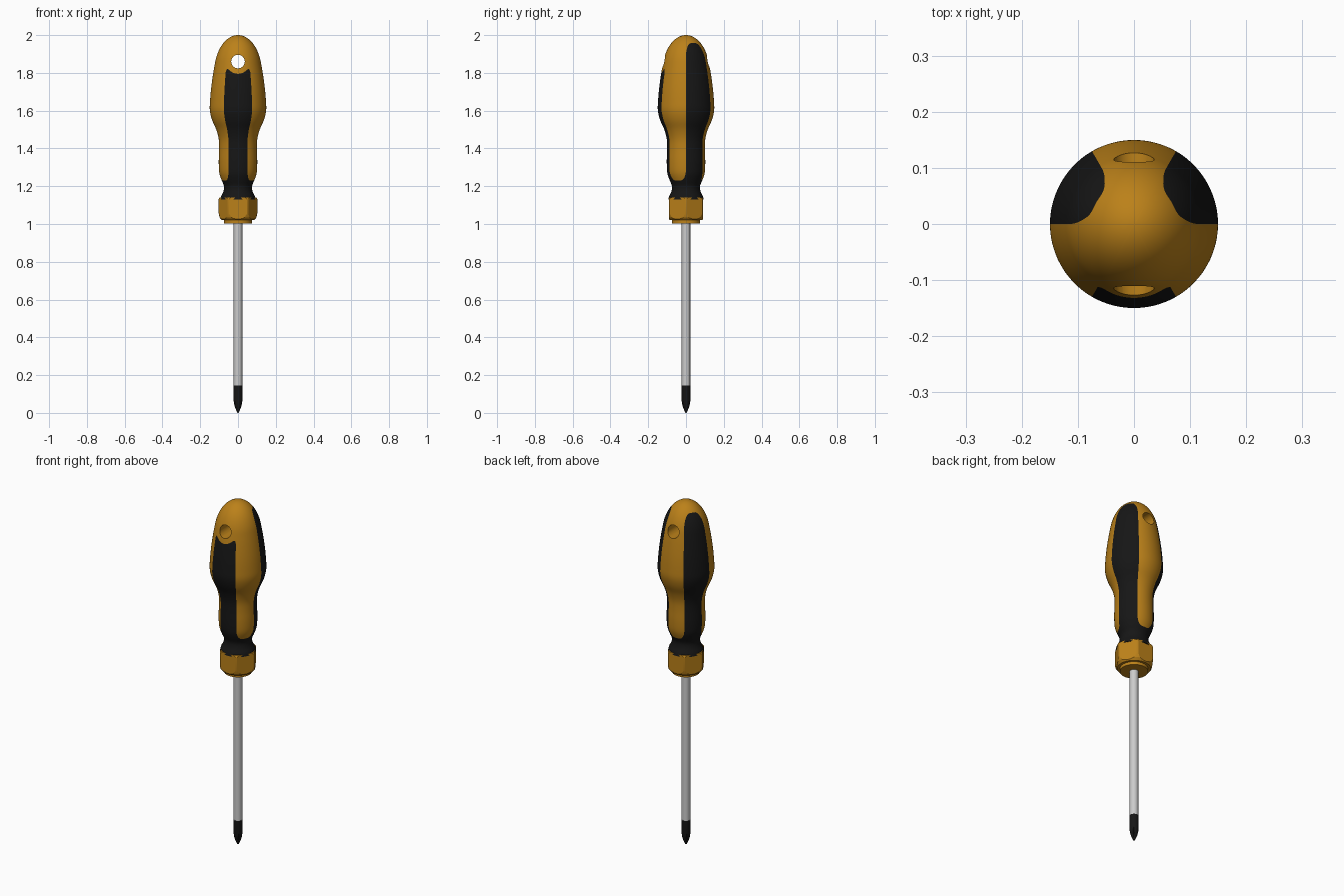
import bpy, bmesh, math
from mathutils import Matrix

if "Cube" in bpy.data.objects:
    bpy.data.objects.remove(bpy.data.objects["Cube"])


def material(name, rgb):
    m = bpy.data.materials.new(name)
    m.diffuse_color = (*rgb, 1)
    m.use_nodes = True
    m.node_tree.nodes["Principled BSDF"].inputs["Base Color"].default_value = m.diffuse_color
    return m


AMBER = material("amber_plastic", (0.50, 0.22, 0.01))
BLACK = material("black_rubber", (0.008, 0.008, 0.008))


def finish(name, bm, mats=(), angle=35):
    bmesh.ops.recalc_face_normals(bm, faces=bm.faces)
    me = bpy.data.meshes.new(name)
    bm.to_mesh(me)
    bm.free()
    for m in mats:
        me.materials.append(m)
    ob = bpy.data.objects.new(name, me)
    bpy.context.collection.objects.link(ob)
    smooth(ob, angle)
    return ob


def smooth(ob, angle):
    bpy.ops.object.select_all(action='DESELECT')
    ob.select_set(True)
    bpy.context.view_layer.objects.active = ob
    bpy.ops.object.shade_smooth_by_angle(angle=math.radians(angle))


def lathe(name, profile, mats=(), segs=48):
    bm = bmesh.new()
    vs = [bm.verts.new((r, 0, z)) for r, z in profile]
    es = [bm.edges.new(p) for p in zip(vs, vs[1:])]
    bmesh.ops.spin(bm, geom=vs + es, cent=(0, 0, 0), axis=(0, 0, 1),
                   angle=math.tau, steps=segs, use_duplicate=False)
    bmesh.ops.remove_doubles(bm, verts=bm.verts, dist=1e-5)
    return finish(name, bm, mats)


def boolean(ob, cutter, op, angle=30):
    mod = ob.modifiers.new("cut", 'BOOLEAN')
    mod.operation, mod.object, mod.solver = op, cutter, 'EXACT'
    smooth(ob, angle)
    bpy.ops.object.modifier_apply(modifier="cut")
    bpy.data.objects.remove(cutter)
    smooth(ob, angle)


# handle profile: smooth spline through (z, radius), closed by a round dome
PTS = [(1.13, .094), (1.145, .09), (1.17, .078), (1.20, .074), (1.235, .088), (1.27, .099),
       (1.33, .102), (1.40, .100), (1.45, .102), (1.50, .115), (1.55, .137),
       (1.60, .149), (1.65, .148), (1.72, .142), (1.80, .131), (1.90, .114), (2.0, .105)]


def radius(z):
    i = max(k for k in range(len(PTS) - 1) if PTS[k][0] <= z + 1e-9)

    def slope(k):
        a, b = PTS[max(k - 1, 0)], PTS[min(k + 1, len(PTS) - 1)]
        return (b[1] - a[1]) / (b[0] - a[0])
    (z0, r0), (z1, r1) = PTS[i], PTS[i + 1]
    h = z1 - z0
    t = (z - z0) / h
    r = (r0 * (1 + 2 * t) * (1 - t) ** 2 + slope(i) * h * t * (1 - t) ** 2
         + r1 * t * t * (3 - 2 * t) + slope(i + 1) * h * t * t * (t - 1))
    return r * math.sqrt(max(0, 1 - (max(0, z - 1.86) / .14) ** 2))


# handle: six 60 degree sectors, black grips alternating with amber ribs
def breaks(sector, u):
    """Heights where the neck ends and where the grip ends, u = -1..1 over the sector."""
    low = 1.23 + .06 * (1 - math.sqrt(max(0, 1 - u ** 4)))
    grip_top = 1.89 + .068 * math.sqrt(max(0, 1 - u ** 4))
    front_top = 1.795 + .04 * u * u - .03 * u ** 14
    if sector == 4:
        return 1.29, front_top
    if sector in (0, 2):
        return 1.29, grip_top
    s = (u + 1) / 2
    s = s * s * (3 - 2 * s)
    return low, {1: 1.89, 3: 1.89 - .085 * s, 5: 1.805 + .085 * s}[sector]


N, ROWS = 20, (16, 44, 20)
bm = bmesh.new()
cols = []
for sector in range(6):
    for j in range(N):
        u = -math.cos(math.pi * j / N)
        a = math.radians(60 * sector + 30 + 30 * u)
        b0, b1 = breaks(sector, u)
        zs = [1.13 + (b0 - 1.13) * k / ROWS[0] for k in range(ROWS[0])]
        zs += [b0 + (b1 - b0) * k / ROWS[1] for k in range(ROWS[1])]
        zs += [b1 + (2 - b1) * math.sin(math.pi / 2 * k / ROWS[2]) for k in range(ROWS[2])]
        cols.append([bm.verts.new((radius(z) * math.cos(a), radius(z) * math.sin(a), z))
                     for z in zs])
pole = bm.verts.new((0, 0, 2))
for i, c in enumerate(cols):
    d = cols[(i + 1) % len(cols)]
    for k in range(len(c) - 1):
        f = bm.faces.new((c[k], d[k], d[k + 1], c[k + 1]))
        grip = (i // N) % 2 == 0
        f.material_index = int(k < ROWS[0] or (grip and k < ROWS[0] + ROWS[1]))
    bm.faces.new((c[-1], d[-1], pole))
bm.faces.new([c[0] for c in cols]).material_index = 1
handle = finish("handle", bm, (AMBER, BLACK))

# hanging hole through the handle
bm = bmesh.new()
bmesh.ops.create_cone(bm, cap_ends=True, segments=32, radius1=.036, radius2=.036, depth=.5,
                      matrix=Matrix.Translation((0, 0, 1.86)) @ Matrix.Rotation(math.pi / 2, 4, 'X'))
boolean(handle, finish("hole_cutter", bm, (AMBER,)), 'DIFFERENCE')

# hexagonal collar with turned, chamfered corners
collar = lathe("hex_collar", [(0, 1.003), (.073, 1.003), (.073, 1.02), (.086, 1.02), (.097, 1.034),
                              (.102, 1.055), (.102, 1.132), (.098, 1.14), (0, 1.14)], (AMBER,), 72)
bm = bmesh.new()
bmesh.ops.create_cone(bm, cap_ends=True, segments=6, radius1=.1045, radius2=.1045, depth=.4,
                      matrix=Matrix.Translation((0, 0, 1.1)) @ Matrix.Rotation(math.pi / 2, 4, 'Z'))
for v in bm.verts:  # corners point along x
    a = round((math.atan2(v.co.y, v.co.x)) / (math.pi / 3) - .01) * math.pi / 3
    v.co.x, v.co.y = .1045 * math.cos(a), .1045 * math.sin(a)
boolean(collar, finish("hex_cutter", bm, (AMBER,)), 'INTERSECT', 20)

# steel shaft
lathe("shaft", [(0, .14), (.0225, .14), (.0225, 1.02), (0, 1.02)], (), 32)

# cross tip with four tapering flutes
tip = lathe("cross_tip", [(0, 0), (.005, .002), (.017, .032), (.0215, .05), (.0235, .07),
                          (.0235, .145), (0, .145)], (BLACK,), 32)
bm = bmesh.new()
for q in range(4):
    cube = bmesh.ops.create_cube(bm, size=1)["verts"]
    for v in cube:
        top = v.co.z > 0
        shift = .019 if top else .0025
        v.co = ((v.co.x + .5) * .05 + shift, (v.co.y + .5) * .05 + shift, .085 if top else -.01)
    bmesh.ops.rotate(bm, verts=cube, cent=(0, 0, 0), matrix=Matrix.Rotation(q * math.pi / 2, 3, 'Z'))
boolean(tip, finish("flute_cutter", bm, (BLACK,)), 'DIFFERENCE')
